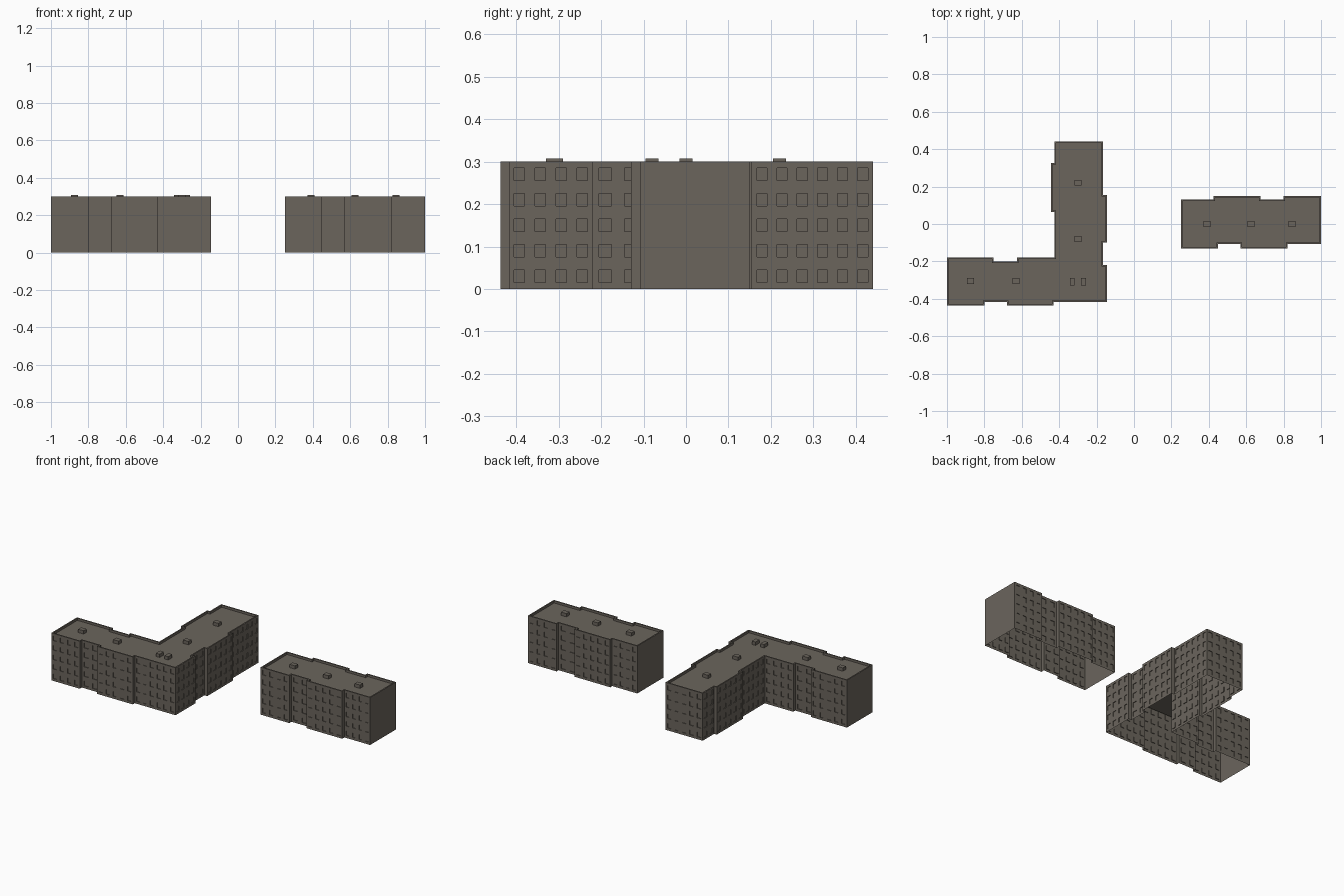
import bpy, bmesh
from mathutils import Vector

if "Cube" in bpy.data.objects:
    bpy.data.objects.remove(bpy.data.objects["Cube"])

HEIGHT, ROOF, RIM = 0.3, 0.286, 0.008
FLOORS, BAY = 5, 0.05
RECESS = 0.004

stone = bpy.data.materials.new("warm grey stone")
stone.use_nodes = True
colour = (0.147, 0.130, 0.108, 1)
stone.diffuse_color = colour
stone.node_tree.nodes["Principled BSDF"].inputs["Base Color"].default_value = colour


def finish(name, bm):
    mesh = bpy.data.meshes.new(name)
    bmesh.ops.remove_doubles(bm, verts=bm.verts, dist=0.00005)
    bm.to_mesh(mesh)
    bm.free()
    mesh.materials.append(stone)
    obj = bpy.data.objects.new(name, mesh)
    bpy.context.collection.objects.link(obj)
    return obj


def add_face(bm, points):
    bm.faces.new([bm.verts.new(p) for p in points])


def bands(length, count, share):
    """Alternating plain and window strips along a length."""
    pitch = length / count
    gap = pitch * (1 - share) / 2
    stops = [0]
    for i in range(count):
        stops += [i * pitch + gap, (i + 1) * pitch - gap]
    return stops + [length]


def add_wall(bm, p, q, windowed):
    along = (q - p).normalized()
    length = (q - p).length
    inward = Vector((-along.y, along.x, 0)) * RECESS
    if windowed:
        columns = bands(length, max(1, round(length / BAY)), 0.5)
        rows = bands(HEIGHT, FLOORS, 0.5)
    else:
        columns, rows = [0, length], [0, HEIGHT]
    for i in range(len(columns) - 1):
        for j in range(len(rows) - 1):
            corners = [p + along * columns[a] + Vector((0, 0, rows[b]))
                       for a, b in ((i, j), (i + 1, j), (i + 1, j + 1), (i, j + 1))]
            if i % 2 and j % 2:
                # Recessed pane with its four reveals
                pane = [c + inward for c in corners]
                add_face(bm, pane)
                for k in range(4):
                    n = (k + 1) % 4
                    add_face(bm, (corners[k], corners[n], pane[n], pane[k]))
            else:
                add_face(bm, corners)


def building(name, outline, blank):
    """Open-bottomed block; outline runs counter-clockwise."""
    pts = [Vector((x, y, 0)) for x, y in outline]
    count = len(pts)
    walls, roof = bmesh.new(), bmesh.new()
    inner = []
    for i, p in enumerate(pts):
        q = pts[(i + 1) % count]
        before = (p - pts[i - 1]).normalized()
        after = (q - p).normalized()
        inner.append(p + RIM * Vector((-before.y - after.y, before.x + after.x, 0)))
        add_wall(walls, p, q, (q - p).length > BAY and not blank(p, q))
    up, deck = Vector((0, 0, HEIGHT)), Vector((0, 0, ROOF))
    # Parapet rim, its inner side and the sunken roof deck
    for i in range(count):
        n = (i + 1) % count
        add_face(roof, (pts[i] + up, pts[n] + up, inner[n] + up, inner[i] + up))
        add_face(roof, (inner[i] + up, inner[n] + up, inner[n] + deck, inner[i] + deck))
    add_face(roof, [v + deck for v in inner])
    finish(name + "_walls", walls)
    finish(name + "_roof", roof)


def roof_vent(name, x, y, width=0.038, depth=0.03):
    bm = bmesh.new()
    bmesh.ops.create_cube(bm, size=1)
    top = 0.307
    for v in bm.verts:
        v.co = (x + v.co.x * width, y + v.co.y * depth,
                top if v.co.z > 0 else ROOF)
    finish(name, bm)


# L-shaped block with shallow projecting bays
building("corner_block", [
    (-1, -.437), (-.8, -.437), (-.8, -.417), (-.68, -.417), (-.68, -.437),
    (-.43, -.437), (-.43, -.417), (-.145, -.417), (-.145, -.22), (-.165, -.22),
    (-.165, -.1), (-.145, -.1), (-.145, .155), (-.165, .155), (-.165, .44),
    (-.425, .44), (-.425, .325), (-.443, .325), (-.443, .065), (-.425, .065),
    (-.425, -.18), (-.625, -.18), (-.625, -.2), (-.75, -.2), (-.75, -.18),
    (-1, -.18)],
    lambda p, q: p.x == q.x == -1 or p.y == q.y == .44)

# Straight block
building("straight_block", [
    (.25, -.13), (.45, -.13), (.45, -.108), (.57, -.108), (.57, -.13),
    (.82, -.13), (.82, -.108), (1, -.108), (1, .15), (.8, .15), (.8, .13),
    (.675, .13), (.675, .15), (.425, .15), (.425, .13), (.25, .13)],
    lambda p, q: p.x == q.x and p.x in (.25, 1))

# Rooftop vents
for x in (-.875, -.63):
    roof_vent("west_wing_vent", x, -.305)
for y in (-.08, .22):
    roof_vent("north_wing_vent", -.3, y)
for x in (-.33, -.27):
    roof_vent("corner_vent", x, -.31, 0.026, 0.04)
for x in (.39, .625, .845):
    roof_vent("straight_block_vent", x, 0)
